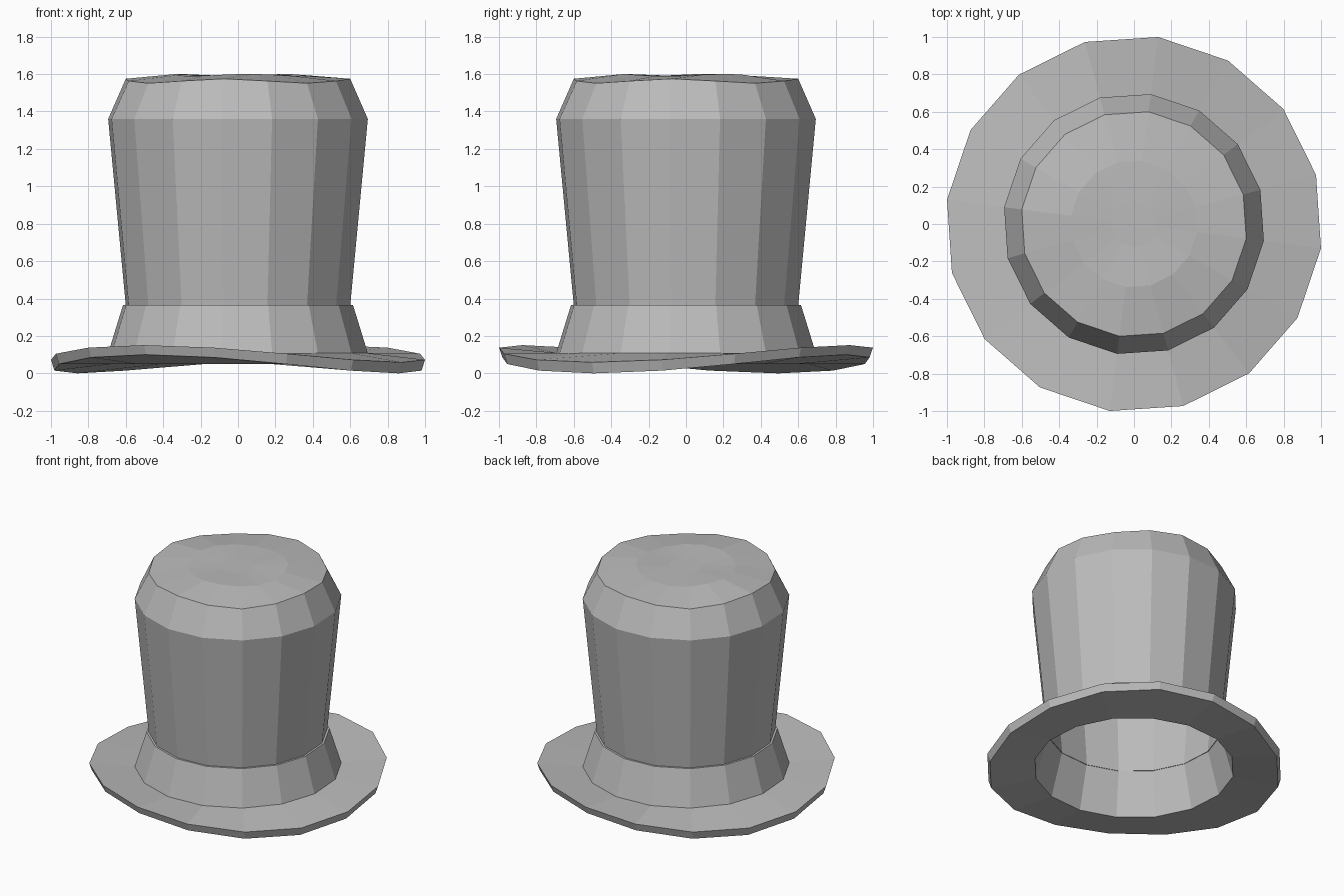
import bpy, bmesh
from math import sin, cos, radians

if "Cube" in bpy.data.objects:
    bpy.data.objects.remove(bpy.data.objects["Cube"])

SIDES = 16
TURN = radians(-7.4)

felt = bpy.data.materials.new("grey felt")
felt.use_nodes = True
felt.diffuse_color = (0.5, 0.5, 0.5, 1)
felt.node_tree.nodes["Principled BSDF"].inputs["Base Color"].default_value = (0.5, 0.5, 0.5, 1)


def lathe(name, profile, closed=False, cap_start=False, cap_end=False):
    """Join rings of (radius, height, wave, wave count, wave crest in degrees)."""
    bm = bmesh.new()
    rings = []
    for radius, height, wave, count, crest in profile:
        ring = []
        for i in range(SIDES):
            a = TURN + radians(360 / SIDES) * i
            z = height + wave * cos(count * (a - radians(crest)))
            ring.append(bm.verts.new((radius * cos(a), radius * sin(a), z)))
        rings.append(ring)
    pairs = list(zip(rings, rings[1:]))
    if closed:
        pairs.append((rings[-1], rings[0]))
    for low, high in pairs:
        for i in range(SIDES):
            j = (i + 1) % SIDES
            bm.faces.new((low[i], low[j], high[j], high[i]))
    if cap_start:
        bm.faces.new(rings[0][::-1])
    if cap_end:
        bm.faces.new(rings[-1])
    bmesh.ops.recalc_face_normals(bm, faces=bm.faces)
    mesh = bpy.data.meshes.new(name)
    bm.to_mesh(mesh)
    bm.free()
    mesh.materials.append(felt)
    obj = bpy.data.objects.new(name, mesh)
    bpy.context.collection.objects.link(obj)
    return obj


def flat(radius, height):
    return (radius, height, 0, 0, 0)


# Saddle-shaped brim with an open middle
lathe("brim", [
    flat(0.68, 0.05),
    (0.99, 0.05, 0.05, 2, 60),
    (1.008, 0.105, 0.046, 2, 60),
    flat(0.70, 0.108),
], closed=True)

# Flared band, slightly wider than the crown it holds
lathe("band", [
    flat(0.68, 0.05),
    flat(0.70, 0.108),
    flat(0.62, 0.365),
    flat(0.595, 0.365),
], closed=True)

# Hollow crown: inner wall, lower lip, outer wall, shoulder and dented top
lathe("crown", [
    flat(0.585, 1.55),
    flat(0.685, 1.355),
    flat(0.592, 0.362),
    flat(0.605, 0.362),
    flat(0.70, 1.36),
    (0.605, 1.563, 0.012, 4, -7.4),
    (0.34, 1.595, 0.006, 3, 40),
    flat(0.12, 1.592),
], cap_start=True, cap_end=True)
